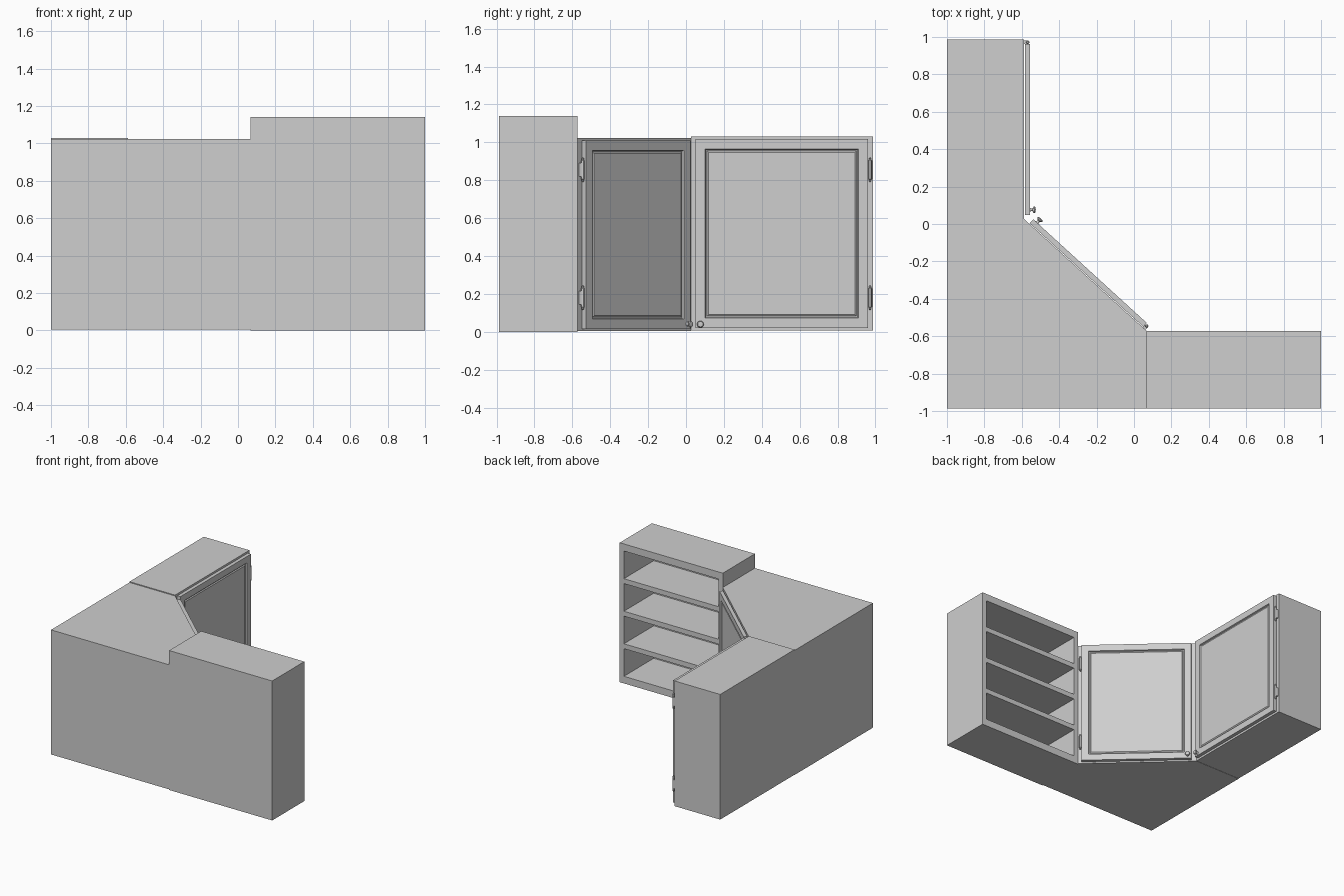
import bpy, bmesh
from mathutils import Matrix, Vector

if "Cube" in bpy.data.objects:
    bpy.data.objects.remove(bpy.data.objects["Cube"])

grey = bpy.data.materials.new("cabinet grey")
grey.diffuse_color = (0.62, 0.62, 0.62, 1)
grey.use_nodes = True
grey.node_tree.nodes["Principled BSDF"].inputs["Base Color"].default_value = grey.diffuse_color


def finish(bm, name, matrix=None, smooth=False):
    bmesh.ops.recalc_face_normals(bm, faces=bm.faces)
    mesh = bpy.data.meshes.new(name)
    bm.to_mesh(mesh)
    bm.free()
    mesh.materials.append(grey)
    ob = bpy.data.objects.new(name, mesh)
    bpy.context.collection.objects.link(ob)
    if matrix:
        ob.matrix_world = matrix
    if smooth:
        bpy.ops.object.select_all(action='DESELECT')
        ob.select_set(True)
        bpy.context.view_layer.objects.active = ob
        bpy.ops.object.shade_smooth_by_angle()
    return ob


def prism(name, outline, z0, z1):
    bm = bmesh.new()
    face = bm.faces.new([bm.verts.new((x, y, z0)) for x, y in outline])
    top = bmesh.ops.extrude_face_region(bm, geom=[face])['geom']
    for v in top:
        if isinstance(v, bmesh.types.BMVert):
            v.co.z = z1
    return finish(bm, name)


def box(name, x0, x1, y0, y1, z0, z1):
    return prism(name, [(x0, y0), (x1, y0), (x1, y1), (x0, y1)], z0, z1)


def lathe(name, profile, matrix, segments=20):
    """Spin (radius, height) points around local z."""
    bm = bmesh.new()
    rings = []
    vs = [bm.verts.new((r, 0, h)) for r, h in profile]
    es = [bm.edges.new(p) for p in zip(vs, vs[1:])]
    bmesh.ops.spin(bm, geom=vs + es, cent=(0, 0, 0), axis=(0, 0, 1),
                   angle=6.2831853, steps=segments)
    bmesh.ops.remove_doubles(bm, verts=bm.verts, dist=0.0002)
    return finish(bm, name, matrix, smooth=True)


def door(name, corner, normal, width, z0, z1, hinge_at_start):
    """Raised-panel door: local x = width, y = outward, z = up."""
    n = Vector((normal[0], normal[1], 0)).normalized()
    u = Vector((n.y, -n.x, 0))
    m = Matrix((u, n, Vector((0, 0, 1)))).transposed().to_4x4()
    m.translation = (corner[0], corner[1], 0)
    back, front = 0.004, 0.032
    bm = bmesh.new()
    bmesh.ops.create_cube(bm, size=1)
    for v in bm.verts:
        v.co = ((v.co.x + 0.5) * width, front if v.co.y > 0 else back,
                z1 if v.co.z > 0 else z0)
    bm.normal_update()
    panel = max(bm.faces, key=lambda f: f.normal.y)
    # frame, groove and raised centre
    for t, d in ((0.052, 0), (0.004, -0.011), (0.006, 0), (0.008, 0.006)):
        bmesh.ops.inset_region(bm, faces=[panel], thickness=t, depth=d,
                               use_even_offset=True)
    finish(bm, name, m)
    # knob in the lower corner away from the hinges
    kx = width - 0.027 if hinge_at_start else 0.027
    outward = Matrix.Rotation(-1.5707963, 4, 'X')
    lathe(name + "_knob",
          [(0, 0), (0.012, 0), (0.008, 0.006), (0.007, 0.014), (0.016, 0.02),
           (0.018, 0.025), (0.014, 0.03), (0, 0.032)],
          m @ Matrix.Translation((kx, front - 0.001, 0.04)) @ outward)
    # two hinges with small finials and a leaf against the cabinet
    hx = -0.01 if hinge_at_start else width + 0.01
    for i, z in enumerate((0.115, 0.79)):
        lathe(f"{name}_hinge_{i + 1}",
              [(0, 0), (0.006, 0.004), (0.006, 0.012), (0.009, 0.016),
               (0.009, 0.114), (0.006, 0.118), (0.006, 0.126), (0, 0.13)],
              m @ Matrix.Translation((hx, 0.02, z)), 12)
        bm = bmesh.new()
        bmesh.ops.create_cube(bm, size=1)
        for v in bm.verts:
            v.co = (hx + v.co.x * 0.018, 0.01 + v.co.y * 0.02,
                    z + 0.065 + v.co.z * 0.07)
        finish(bm, f"{name}_hinge_leaf_{i + 1}", m)


# Main layout
Y0, Y1 = -0.987, 0.987
LX, SX = -0.588, 0.068       # side cabinet front, start of shelf unit
CY, SY = 0.027, -0.572       # end of corner cabinet, shelf unit front

# Cabinet bodies
box("side_cabinet", -1, LX, CY, Y1, 0.007, 1.03)
prism("corner_cabinet",
      [(-1, Y0), (SX, Y0), (SX, SY), (LX, CY), (-1, CY)], 0.005, 1.023)

# Doors
door("side_door", (LX, 0.962), (1, 0), 0.913, 0.02, 1.017, True)
run = Vector((SX - LX, SY - CY)).normalized()
start = Vector((LX, CY)) + run * 0.038
door("corner_door", start, (-run.y, run.x), 0.822, 0.015, 1.01, False)

# Open shelf unit
T, R, H = 0.038, 0.058, 1.14
box("shelf_side_left", SX, SX + T, Y0, SY, 0, H)
box("shelf_side_right", 1 - T, 1, Y0, SY, 0, H)
box("shelf_base", SX + T, 1 - T, Y0, SY, 0, R)
box("shelf_top", SX + T, 1 - T, Y0, SY, H - R, H)
box("shelf_back", SX + T, 1 - T, Y0, Y0 + 0.03, R, H - R)
gap = (H - 2 * R - 3 * 0.04) / 4
for i in range(3):
    z = R + gap * (i + 1) + 0.04 * i
    box(f"shelf_{i + 1}", SX + T, 1 - T, Y0 + 0.03, SY, z, z + 0.04)
